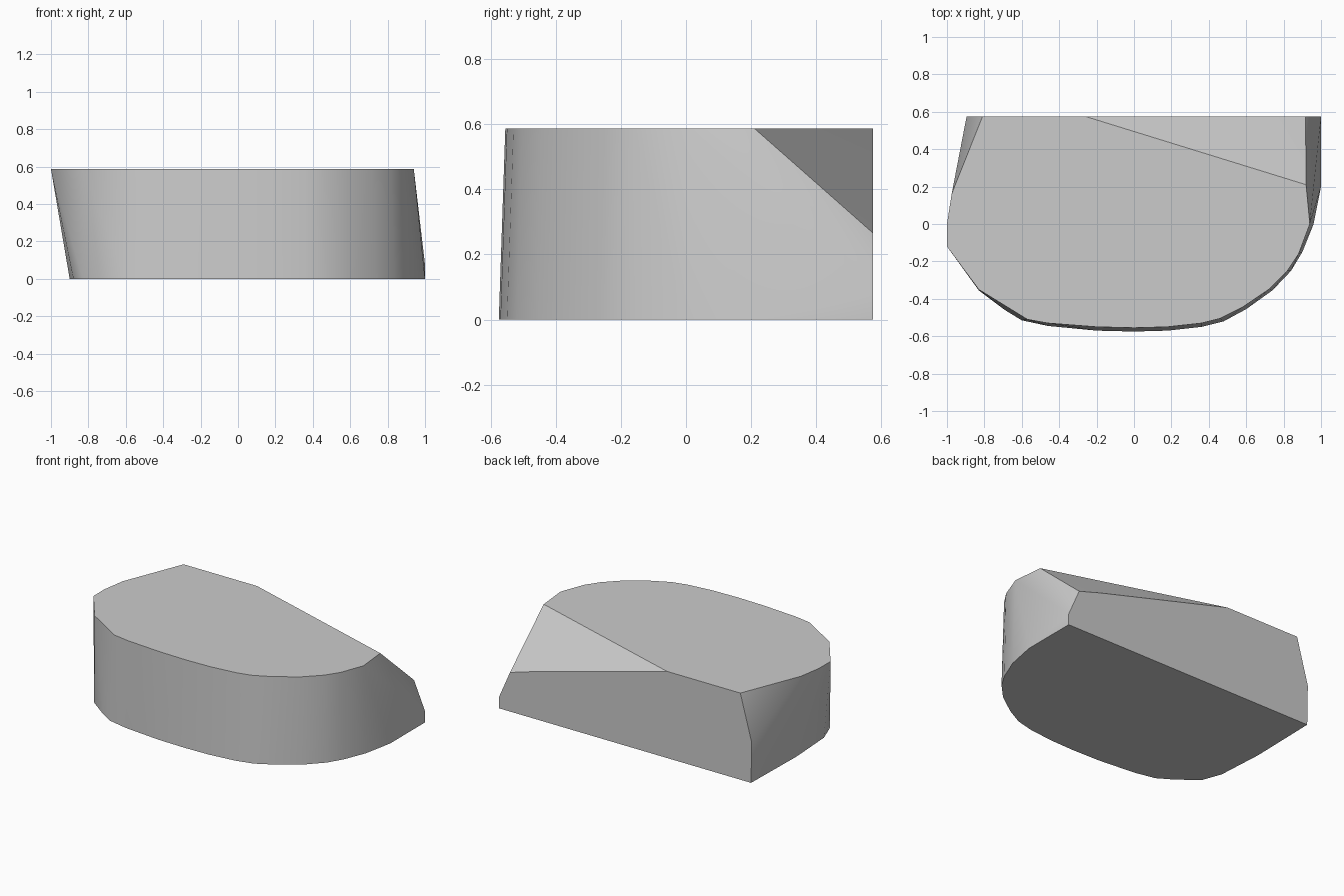
import bpy
import bmesh
import math

cube = bpy.data.objects.get("Cube")
if cube:
    bpy.data.objects.remove(cube, do_unlink=True)

HEIGHT = 0.587
BACK = 0.575

# Rim of the flat top, from the back left round the front
top_rim = [(-0.81, BACK), (-0.975, 0.16), (-1, 0), (-1, -0.12), (-0.83, -0.35),
           (-0.57, -0.51), (-0.46, -0.53), (-0.2, -0.55), (0, -0.555),
           (0.18, -0.55), (0.36, -0.53), (0.46, -0.505), (0.58, -0.445),
           (0.72, -0.35), (0.82, -0.25), (0.88, -0.16), (0.94, 0),
           (0.92, 0.21), (-0.26, BACK)]

# Rim of the flat base, in the same order
base_rim = [(-0.89, BACK), (-0.9, 0.1), (-0.88, -0.22), (-0.83, -0.355),
            (-0.69, -0.46), (-0.6, -0.515), (-0.46, -0.545), (-0.2, -0.57),
            (0, -0.575), (0.18, -0.57), (0.36, -0.55), (0.48, -0.52),
            (0.6, -0.455), (0.74, -0.355), (0.84, -0.25), (0.9, -0.15),
            (0.96, 0), (1, 0.2), (1, BACK)]

# Corners of the back wall: sloping cut on one end, chipped edge on the other
back_corners = [(0.75, 0.315), (0.917, 0.265), (1, 0.075), (-0.895, 0.275)]


def make_material(name, colour):
    material = bpy.data.materials.new(name)
    material.use_nodes = True
    material.diffuse_color = colour
    for node in material.node_tree.nodes:
        if node.type == "BSDF_PRINCIPLED":
            node.inputs["Base Color"].default_value = colour
    return material


def convex_solid(name, points, material):
    """Wrap the points in a closed convex body with flat faces merged."""
    bm = bmesh.new()
    for point in points:
        bm.verts.new(point)
    hull = bmesh.ops.convex_hull(bm, input=bm.verts[:])
    spare = set(hull["geom_interior"]) | set(hull["geom_unused"])
    bmesh.ops.delete(bm, geom=[v for v in spare if isinstance(v, bmesh.types.BMVert)],
                     context="VERTS")
    bmesh.ops.dissolve_limit(bm, angle_limit=math.radians(0.8),
                             verts=bm.verts[:], edges=bm.edges[:])
    bmesh.ops.recalc_face_normals(bm, faces=bm.faces[:])
    mesh = bpy.data.meshes.new(name)
    bm.to_mesh(mesh)
    bm.free()
    mesh.materials.append(material)
    solid = bpy.data.objects.new(name, mesh)
    bpy.context.collection.objects.link(solid)
    return solid


# Stone block
points = [(x, y, HEIGHT) for x, y in top_rim]
points += [(x, y, 0) for x, y in base_rim]
points += [(x, BACK, z) for x, z in back_corners]
block = convex_solid("stone_block", points, make_material("stone grey", (0.6, 0.6, 0.6, 1)))

# Smooth curved wall with crisp rims
bpy.ops.object.select_all(action="DESELECT")
block.select_set(True)
bpy.context.view_layer.objects.active = block
bpy.ops.object.shade_smooth_by_angle(angle=math.radians(30))
